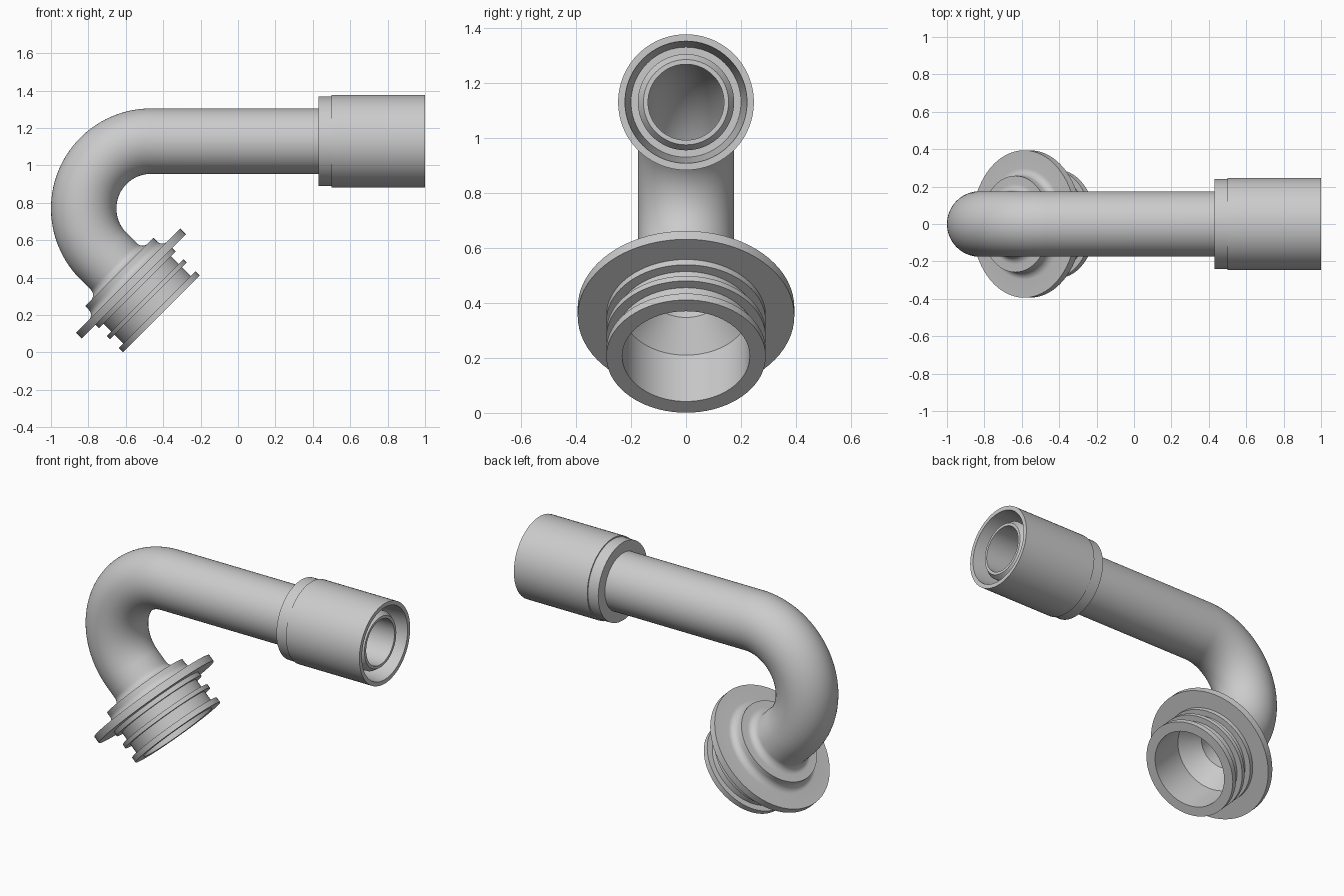
import bpy, bmesh, math
from mathutils import Vector

cube = bpy.data.objects.get("Cube")
if cube:
    bpy.data.objects.remove(cube, do_unlink=True)

SEGMENTS = 72
AXIS_Z = 1.13                    # height of the straight run
BEND_X, BEND_R = -0.465, 0.36    # bend centre and centreline radius
STRAIGHT = 1 - BEND_X
BEND_ANGLE = math.radians(135)
BEND_END = STRAIGHT + BEND_R * BEND_ANGLE

grey = bpy.data.materials.new("plain grey")
grey.use_nodes = True
grey.diffuse_color = (0.6, 0.6, 0.6, 1)
grey.node_tree.nodes["Principled BSDF"].inputs["Base Color"].default_value = (0.6, 0.6, 0.6, 1)


def frame(d):
    """Centreline point and outward normal at distance d from the socket mouth."""
    turn = min(max((d - STRAIGHT) / BEND_R, 0), BEND_ANGLE)
    theta = math.pi / 2 + turn
    normal = Vector((math.cos(theta), 0, math.sin(theta)))
    tangent = Vector((-math.sin(theta), 0, math.cos(theta)))
    centre = Vector((BEND_X, 0, AXIS_Z - BEND_R))
    extra = min(d - STRAIGHT, 0) + max(d - BEND_END, 0)
    return centre + normal * BEND_R + tangent * extra, normal


def sweep(name, profile):
    """Spin a closed (distance, radius) profile around the centreline."""
    bm = bmesh.new()
    rings = []
    for d, r in profile:
        pos, normal = frame(d)
        ring = []
        for i in range(SEGMENTS):
            a = 2 * math.pi * i / SEGMENTS
            ring.append(bm.verts.new(pos + r * (normal * math.cos(a) + Vector((0, math.sin(a), 0)))))
        rings.append(ring)
    for k, ring in enumerate(rings):
        other = rings[(k + 1) % len(rings)]
        for i in range(SEGMENTS):
            j = (i + 1) % SEGMENTS
            bm.faces.new((ring[i], ring[j], other[j], other[i]))
    bmesh.ops.recalc_face_normals(bm, faces=bm.faces)
    mesh = bpy.data.meshes.new(name)
    bm.to_mesh(mesh)
    bm.free()
    mesh.materials.append(grey)
    obj = bpy.data.objects.new(name, mesh)
    bpy.context.collection.objects.link(obj)
    bpy.ops.object.select_all(action='DESELECT')
    obj.select_set(True)
    bpy.context.view_layer.objects.active = obj
    bpy.ops.object.shade_smooth_by_angle(angle=math.radians(30))
    return obj


def fillet(d, r, radius, steps=8):
    """Concave quarter arc flaring outwards from a tube to a face."""
    angles = [math.pi / 2 * i / steps for i in range(steps + 1)]
    return [(d + radius * math.sin(a), r - radius * math.cos(a)) for a in angles]


# Bent pipe: outer wall out, bore back, with a chamfered tip
OUTER, BORE = 0.175, 0.138
bend = [STRAIGHT + (BEND_END - STRAIGHT) * i / 40 for i in range(41)]
stops = bend + [BEND_END + 0.1]
pipe = [(0.03, BORE), (0.03, 0.155), (0.06, OUTER)]
pipe += [(d, OUTER) for d in stops]
pipe += [(d, BORE) for d in reversed(stops)]
sweep("bent_pipe", pipe)

# Socket sleeve with a stepped rear collar and tapered inside
sweep("socket_sleeve", [
    (0, 0.222), (0, 0.247), (0.5, 0.247), (0.5, 0.24), (0.57, 0.24),
    (0.57, 0.15), (0.3, 0.15), (0.3, 0.2)])

# Flanged outlet: collar, flange, grooved spigot and flared bore
outlet = [(0.06, OUTER)] + fillet(0.08, 0.215, 0.04)
outlet += [(0.12, 0.258)] + fillet(0.147, 0.298, 0.04)
outlet += [(0.187, 0.394), (0.23, 0.394), (0.23, 0.29)]
for groove_start, groove_end in ((0.257, 0.315), (0.34, 0.405)):
    outlet += [(groove_start, 0.29), (groove_start, 0.255), (groove_end, 0.255), (groove_end, 0.29)]
outlet += [(0.438, 0.29), (0.438, 0.232), (0.2, 0.232), (0.1, BORE)]
sweep("flanged_outlet", [(BEND_END + d, r) for d, r in outlet])
